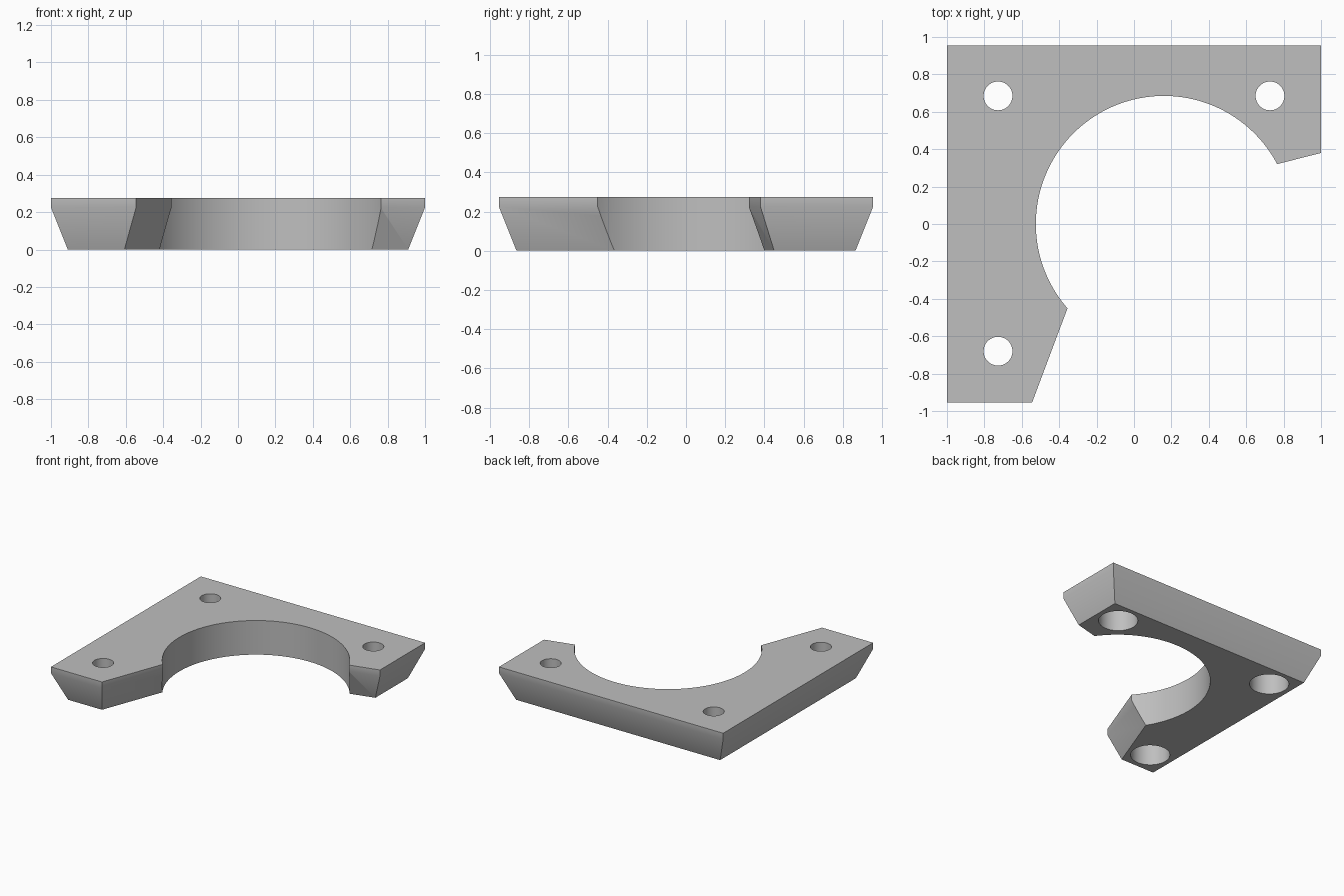
import bpy
import bmesh
from math import radians
from mathutils import Vector

cube = bpy.data.objects.get("Cube")
if cube:
    bpy.data.objects.remove(cube, do_unlink=True)

HEIGHT, LIP, TAPER = 0.275, 0.225, 0.09
OUTLINE = [(1, 0.38), (1, 0.955), (-1, 0.955), (-1, -0.955), (-0.545, -0.955), (-0.154, 0.086)]

gray = bpy.data.materials.new("plain gray")
gray.use_nodes = True
gray.diffuse_color = (0.52, 0.52, 0.52, 1)
gray.node_tree.nodes["Principled BSDF"].inputs["Base Color"].default_value = gray.diffuse_color


def inset(points, distance):
    """Mitred inward offset of a counter-clockwise outline."""
    pts = [Vector(p) for p in points]
    result = []
    for i, p in enumerate(pts):
        before = (p - pts[i - 1]).normalized()
        after = (pts[(i + 1) % len(pts)] - p).normalized()
        n1, n2 = Vector((-before.y, before.x)), Vector((-after.y, after.x))
        result.append(p + (n1 + n2) * distance / (1 + n1.dot(n2)))
    return result


def cut_cylinder(target, name, radius, x, y, bottom, top, sides):
    """Bore a vertical round hole through the target."""
    bpy.ops.mesh.primitive_cylinder_add(vertices=sides, radius=radius, depth=top - bottom,
                                        location=(x, y, (top + bottom) / 2))
    cutter = bpy.context.object
    cutter.name = name
    cutter.hide_render = True
    cutter.data.materials.append(gray)
    mod = target.modifiers.new(name, 'BOOLEAN')
    mod.operation, mod.solver, mod.object = 'DIFFERENCE', 'EXACT', cutter
    bpy.ops.object.select_all(action='DESELECT')
    bpy.context.view_layer.objects.active = target
    target.select_set(True)
    bpy.ops.object.modifier_apply(modifier=mod.name)
    bpy.data.objects.remove(cutter, do_unlink=True)


# Plate body: tapered underside with a straight lip along the top
bm = bmesh.new()
rings = []
for z, points in ((0, inset(OUTLINE, TAPER)), (LIP, OUTLINE), (HEIGHT, OUTLINE)):
    rings.append([bm.verts.new((p[0], p[1], z)) for p in points])
bm.faces.new(rings[0])
bm.faces.new(rings[-1])
for low, high in zip(rings, rings[1:]):
    for i in range(len(low)):
        j = (i + 1) % len(low)
        bm.faces.new((low[i], low[j], high[j], high[i]))
bmesh.ops.recalc_face_normals(bm, faces=bm.faces)
mesh = bpy.data.meshes.new("mounting_plate")
bm.to_mesh(mesh)
bm.free()
plate = bpy.data.objects.new("mounting_plate", mesh)
bpy.context.collection.objects.link(plate)
mesh.materials.append(gray)

# Large round opening
cut_cylinder(plate, "opening_cutter", 0.685, 0.16, 0, -0.1, 0.4, 128)

# Screw holes, each with a wide counterbore underneath
for x, y in ((-0.727, 0.685), (0.727, 0.685), (-0.727, -0.68)):
    cut_cylinder(plate, "screw_hole_cutter", 0.077, x, y, -0.1, 0.4, 48)
    cut_cylinder(plate, "counterbore_cutter", 0.145, x, y, -0.1, 0.18, 48)

bpy.ops.object.shade_smooth_by_angle(angle=radians(30))
